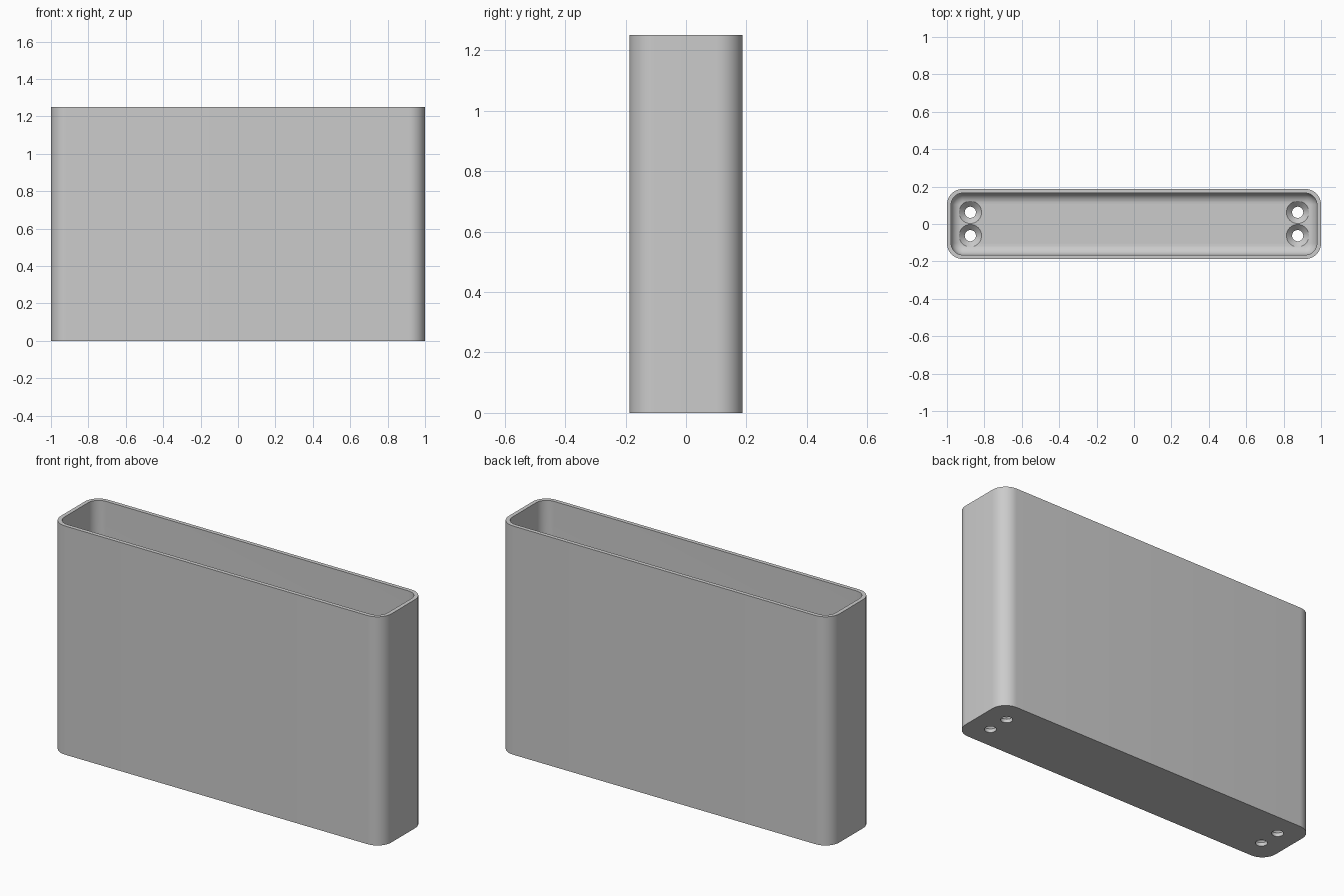
import bpy, bmesh, math
from mathutils import Vector

if "Cube" in bpy.data.objects:
    bpy.data.objects.remove(bpy.data.objects["Cube"], do_unlink=True)

HALF_X, HALF_Y, HEIGHT = 1.0, 0.1875, 1.25
CORNER, WALL, FLOOR, FILLET = 0.085, 0.022, 0.05, 0.055

grey = bpy.data.materials.new("plain grey")
grey.use_nodes = True
colour = (0.6, 0.6, 0.6, 1)
grey.diffuse_color = colour
grey.node_tree.nodes["Principled BSDF"].inputs["Base Color"].default_value = colour


def rounded_ring(bm, inset, z, steps=12):
    """Rounded rectangle of vertices, drawn in from the outer outline."""
    radius = CORNER - inset
    verts = []
    for i, (sx, sy) in enumerate([(1, 1), (-1, 1), (-1, -1), (1, -1)]):
        for k in range(steps + 1):
            a = (i + k / steps) * math.pi / 2
            verts.append(bm.verts.new((sx * (HALF_X - CORNER) + radius * math.cos(a),
                                       sy * (HALF_Y - CORNER) + radius * math.sin(a), z)))
    return verts


def circle_ring(bm, centre, radius, z, sides=40):
    return [bm.verts.new(Vector((centre[0] + radius * math.cos(t * math.tau / sides),
                                 centre[1] + radius * math.sin(t * math.tau / sides), z)))
            for t in range(sides)]


def loft(bm, rings):
    """Skin a stack of rings and cap both ends."""
    for a, b in zip(rings, rings[1:]):
        for i in range(len(a)):
            j = (i + 1) % len(a)
            bm.faces.new((a[i], a[j], b[j], b[i]))
    bm.faces.new(rings[0][::-1])
    bm.faces.new(rings[-1])


def finish(bm, name):
    bmesh.ops.recalc_face_normals(bm, faces=bm.faces)
    mesh = bpy.data.meshes.new(name)
    bm.to_mesh(mesh)
    bm.free()
    obj = bpy.data.objects.new(name, mesh)
    bpy.context.collection.objects.link(obj)
    return obj


# Open case: outer wall, rim, inner wall, rounded inner floor edge
bm = bmesh.new()
sections = [(0, 0), (0, HEIGHT), (WALL, HEIGHT)]
for k in range(9):
    a = k / 8 * math.pi / 2
    sections.append((WALL + FILLET * (1 - math.cos(a)), FLOOR + FILLET * (1 - math.sin(a))))
loft(bm, [rounded_ring(bm, inset, z) for inset, z in sections])
case = finish(bm, "open_case")
case.data.materials.append(grey)

# Countersunk screw holes, two at each end
bm = bmesh.new()
for x in (-0.875, 0.875):
    for y in (-0.0625, 0.0625):
        profile = [(0.03, -0.02), (0.03, 0.02), (0.06, FLOOR), (0.06, 0.15)]
        loft(bm, [circle_ring(bm, (x, y), r, z) for r, z in profile])
cutter = finish(bm, "screw_hole_cutter")
cutter.hide_render = True

cut = case.modifiers.new("screw holes", "BOOLEAN")
cut.operation = "DIFFERENCE"
cut.solver = "EXACT"
cut.object = cutter

bpy.ops.object.select_all(action="DESELECT")
case.select_set(True)
bpy.context.view_layer.objects.active = case
bpy.ops.object.modifier_apply(modifier=cut.name)
bpy.data.objects.remove(cutter, do_unlink=True)
bpy.ops.object.shade_smooth_by_angle(angle=math.radians(30))
